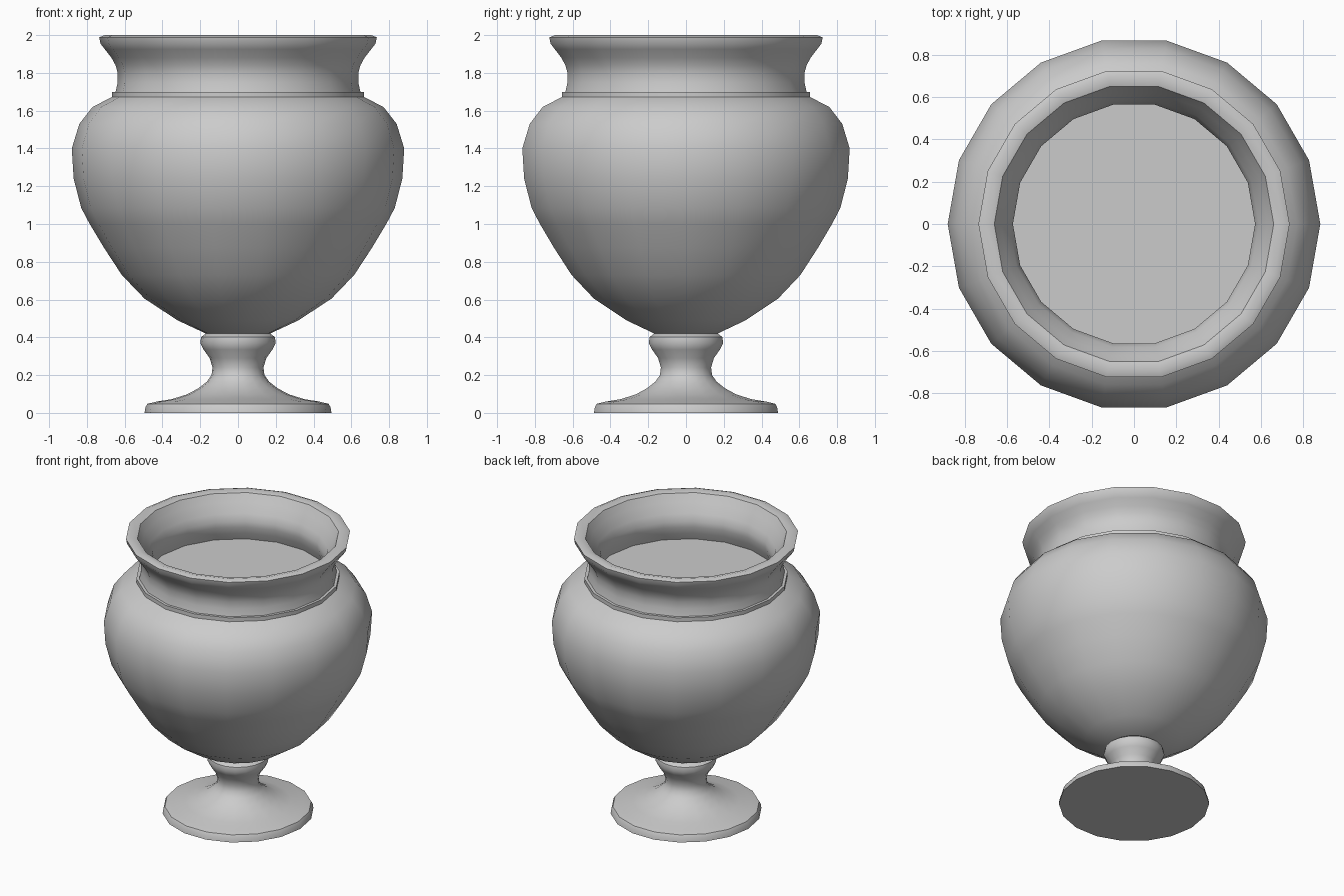
import bpy, bmesh
from math import cos, sin, pi, radians

SIDES = 18

cube = bpy.data.objects.get("Cube")
if cube:
    bpy.data.objects.remove(cube, do_unlink=True)

# Single stone colour
stone = bpy.data.materials.new("grey_stone")
stone.use_nodes = True
colour = (0.6, 0.6, 0.6, 1)
stone.diffuse_color = colour
stone.node_tree.nodes["Principled BSDF"].inputs["Base Color"].default_value = colour


def lathe(name, profile):
    """Turn a (radius, height) profile around z and cap both ends."""
    bm = bmesh.new()
    rings = []
    for r, z in profile:
        angles = [2 * pi * i / SIDES for i in range(SIDES)]
        rings.append([bm.verts.new((r * cos(a), r * sin(a), z)) for a in angles])
    for low, high in zip(rings, rings[1:]):
        for i in range(SIDES):
            j = (i + 1) % SIDES
            bm.faces.new((low[i], low[j], high[j], high[i]))
    bm.faces.new(rings[0][::-1])
    bm.faces.new(rings[-1])
    mesh = bpy.data.meshes.new(name)
    bm.to_mesh(mesh)
    bm.free()
    mesh.materials.append(stone)
    obj = bpy.data.objects.new(name, mesh)
    bpy.context.collection.objects.link(obj)
    bpy.ops.object.select_all(action="DESELECT")
    obj.select_set(True)
    bpy.context.view_layer.objects.active = obj
    bpy.ops.object.shade_smooth_by_angle(angle=radians(40))
    return obj


# Foot plate, flared stem and rounded knob
lathe("pedestal", [
    (.495, 0), (.49, .03), (.48, .048), (.43, .06), (.35, .073), (.27, .098),
    (.21, .13), (.165, .165), (.14, .2), (.135, .24), (.15, .29),
    (.182, .335), (.2, .37), (.195, .402), (.17, .42)])

# Bowl, collar, neck and rim outside, then the neck inside down to the floor
bowl = [(.17, .42), (.32, .49), (.495, .605), (.615, .73), (.71, .875),
        (.785, 1.0), (.83, 1.085), (.87, 1.24), (.88, 1.4), (.84, 1.53),
        (.77, 1.62), (.667, 1.672)]
collar = [(.667, 1.7), (.648, 1.7)]
neck = [(.637, 1.75), (.637, 1.8), (.648, 1.84), (.67, 1.88), (.705, 1.925), (.728, 1.955)]
rim = [(.735, 1.988), (.705, 2.0), (.66, 1.988)]
inside = [(.63, 1.935), (.59, 1.87), (.572, 1.82), (.572, 1.78), (.585, 1.73), (.605, 1.68)]
lathe("urn_body", bowl + collar + neck + rim + inside)
